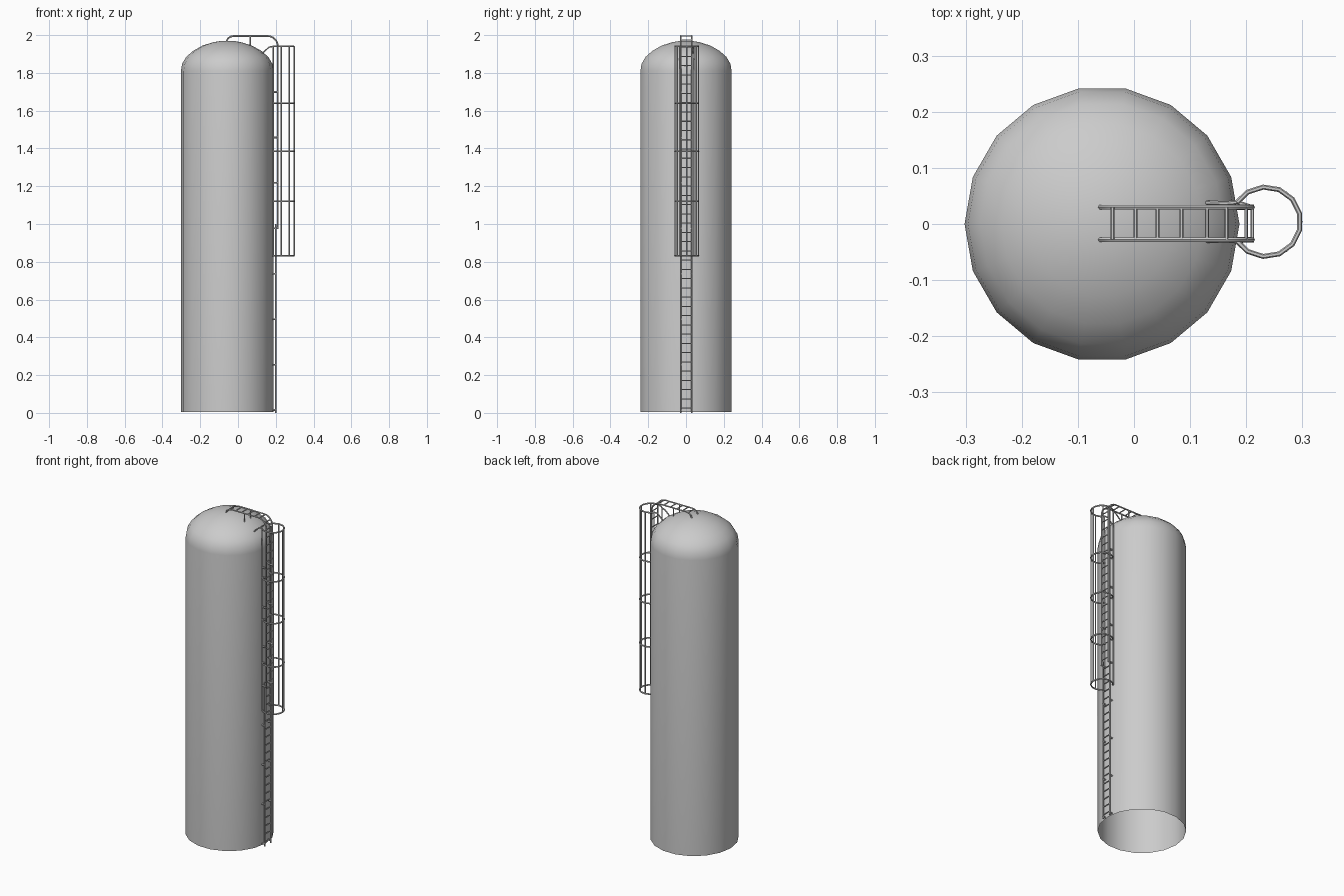
import bpy, bmesh
from math import sin, cos, radians

if "Cube" in bpy.data.objects:
    bpy.data.objects.remove(bpy.data.objects["Cube"])

TX, CX, CY = -0.057, 0.235, 0.004   # tank axis x, cage centre
TR = 0.245                          # tank radius


def smooth(ob, angle=40):
    bpy.ops.object.select_all(action='DESELECT')
    ob.select_set(True)
    bpy.context.view_layer.objects.active = ob
    bpy.ops.object.shade_smooth_by_angle(angle=radians(angle))


def tubes(name, paths, r, res=1):
    """Round bars following each path, joined in one mesh."""
    cu = bpy.data.curves.new(name, 'CURVE')
    cu.dimensions = '3D'
    cu.bevel_depth = r
    cu.bevel_resolution = res
    cu.use_fill_caps = True
    for path in paths:
        sp = cu.splines.new('POLY')
        sp.points.add(len(path) - 1)
        for p, co in zip(sp.points, path):
            p.co = (*co, 1)
    ob = bpy.data.objects.new(name, cu)
    bpy.context.collection.objects.link(ob)
    bpy.ops.object.select_all(action='DESELECT')
    ob.select_set(True)
    bpy.context.view_layer.objects.active = ob
    bpy.ops.object.convert(target='MESH')
    smooth(bpy.context.object, 50)


# Tank: 18-sided open-bottomed shell with a rounded dome
profile = [(TR, 0.005), (TR, 1.81), (0.239, 1.848), (0.217, 1.885), (0.18, 1.917),
           (0.13, 1.945), (0.075, 1.962), (0.03, 1.97)]
N = 18
bm = bmesh.new()
rings = [[bm.verts.new((TX + r * cos(radians(20 * i)), r * sin(radians(20 * i)), z))
          for i in range(N)] for r, z in profile]
for a, b in zip(rings, rings[1:]):
    for i in range(N):
        j = (i + 1) % N
        bm.faces.new((a[i], a[j], b[j], b[i]))
bm.faces.new(rings[-1])
me = bpy.data.meshes.new("tank_shell")
bm.to_mesh(me)
bm.free()
tank = bpy.data.objects.new("tank_shell", me)
bpy.context.collection.objects.link(tank)
smooth(tank)

SIDES = (-0.028, 0.03)
XL, XU = 0.2, 0.211                 # lower and upper ladder planes
TOP = 1.9955

# Ladder rails: straight lower section, upper section bending over the dome
tubes("lower_ladder_rails", [[(XL, y, 0), (XL, y, 1.0)] for y in SIDES], 0.0045)
arc = [(XU - 0.055 + 0.055 * cos(radians(a)), TOP - 0.055 + 0.055 * sin(radians(a)))
       for a in range(0, 91, 15)]
over = [(XU, 0.98)] + arc + [(-0.022, TOP), (-0.042, TOP - 0.005), (-0.054, TOP - 0.013),
                             (-0.061, TOP - 0.03)]
tubes("upper_ladder_rails", [[(x, y, z) for x, z in over] for y in SIDES], 0.0045)

# Rungs
def rung(x, z):
    return [(x, SIDES[0], z), (x, SIDES[1], z)]

tubes("lower_rungs", [rung(XL, 0.025 + 0.049 * i) for i in range(20)], 0.0032)
tubes("upper_rungs", [rung(XU, 1.005 + 0.049 * i) for i in range(20)], 0.0032)
tubes("roof_rungs", [rung(x, TOP) for x in (-0.038, 0.003, 0.042, 0.085, 0.13, 0.165)]
      + [rung(0.2, 1.975)], 0.0035)

# Stand-off brackets to the tank wall, and posts to the dome
brackets = []
for i in range(8):
    z = 0.015 + 0.2405 * i
    x = XL if i < 4 else XU
    brackets += [[(0.178, y, z), (x + 0.003, y, z)] for y in SIDES]
tubes("wall_brackets", brackets, 0.005)
tubes("roof_posts", [[(0.064, y, 1.945), (0.064, y, TOP)] for y in SIDES], 0.004)

# Safety cage hoops
def cage(a, z, r=0.062):
    return (CX + r * cos(radians(a)), CY + r * sin(radians(a)), z)

steps = (-146, -121.5, -94.5, -67.5, -40.5, -13.5, 13.5, 40.5, 67.5, 94.5, 121.5, 146)
tubes("cage_hoops", [[cage(a, z) for a in steps] for z in (0.832, 1.12, 1.385, 1.64, 1.94)],
      0.0045)

# Cage upright bars
tubes("cage_bars", [[cage(a, 0.832), cage(a, 1.94)] for a in (-142, -95, -55, 0, 55, 95, 142)],
      0.0038)

# Ties from the top hoop down to the dome, and hoop ends to ladder rails
tubes("cage_dome_ties", [[cage(s * 146, 1.94), (0.165, CY + s * 0.033, 1.937),
                          (0.13, CY + s * 0.034, 1.905)] for s in (-1, 1)], 0.004)
tubes("cage_rail_ties", [[cage(s * 146, z), (XU, y, z)] for s, y in zip((-1, 1), SIDES)
                         for z in (1.12, 1.385, 1.64)], 0.0038)
